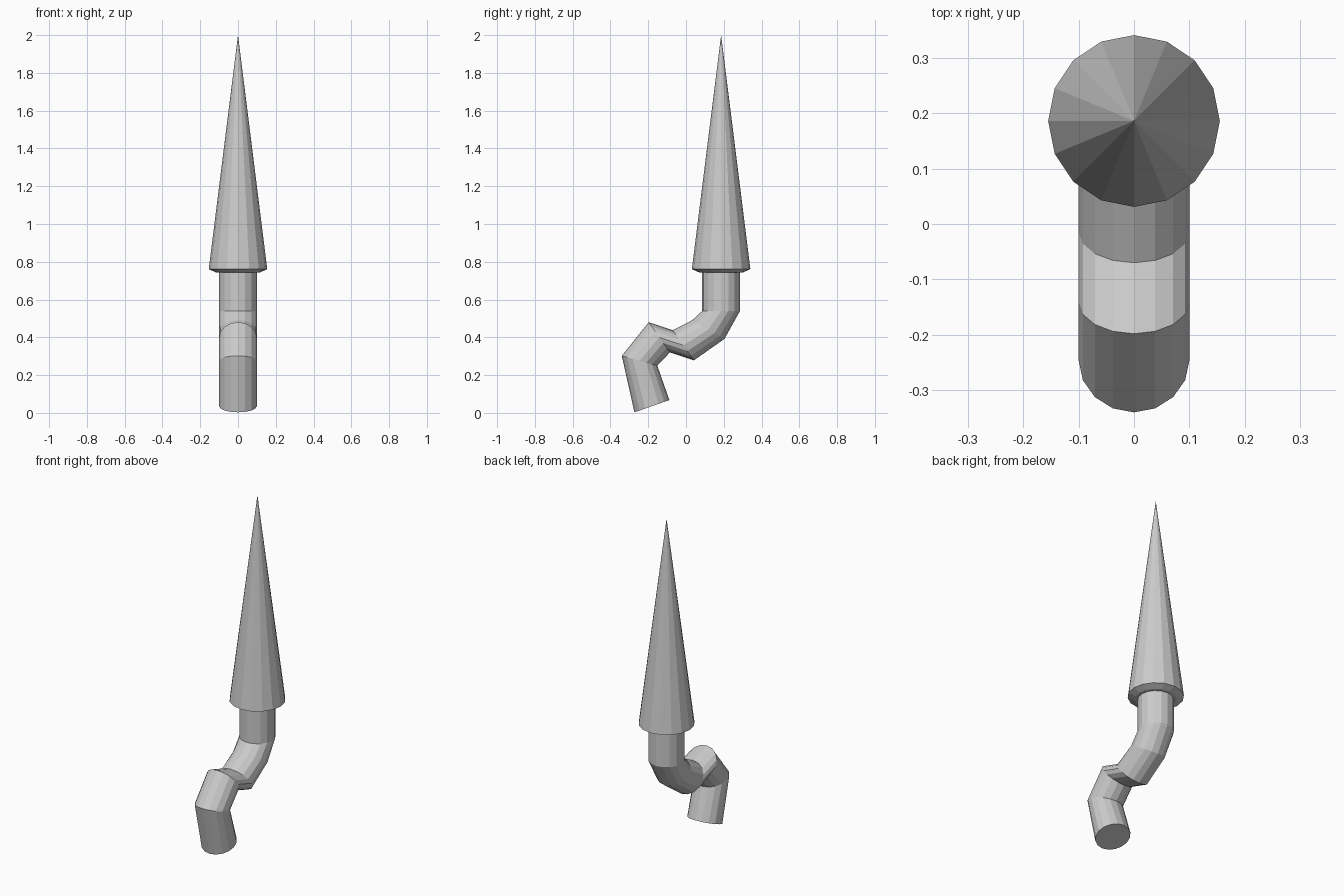
import bpy, bmesh, math
from mathutils import Vector

cube = bpy.data.objects.get("Cube")
if cube:
    bpy.data.objects.remove(cube, do_unlink=True)

SIDES = 16

grey = bpy.data.materials.new("plain_grey")
grey.use_nodes = True
grey.diffuse_color = (0.6, 0.6, 0.6, 1)
grey.node_tree.nodes["Principled BSDF"].inputs["Base Color"].default_value = (0.6, 0.6, 0.6, 1)


def loft(name, rings, cap_start=False, tip=None):
    """Skin rings given as (front point, back point, side radius) in the y-z plane."""
    bm = bmesh.new()
    loops = []
    for front, back, radius in rings:
        front, back = Vector((0, *front)), Vector((0, *back))
        centre, half = (front + back) / 2, (back - front) / 2
        loop = []
        for i in range(SIDES):
            t = math.tau * i / SIDES
            loop.append(bm.verts.new(centre + half * math.sin(t) + Vector((radius * math.cos(t), 0, 0))))
        loops.append(loop)
    for low, high in zip(loops, loops[1:]):
        for i in range(SIDES):
            j = (i + 1) % SIDES
            bm.faces.new((low[i], low[j], high[j], high[i]))
    if cap_start:
        bm.faces.new(loops[0][::-1])
    if tip:
        apex = bm.verts.new((0, *tip))
        for i in range(SIDES):
            bm.faces.new((loops[-1][i], loops[-1][(i + 1) % SIDES], apex))
    mesh = bpy.data.meshes.new(name)
    bm.to_mesh(mesh)
    bm.free()
    mesh.materials.append(grey)
    obj = bpy.data.objects.new(name, mesh)
    bpy.context.collection.objects.link(obj)
    return obj


AXIS = 0.186   # y of the upright shaft and spike
R = 0.1


def level(radius, z):
    return (AXIS - radius, z), (AXIS + radius, z), radius


# Bent grip, from the tilted foot up to the collar
loft("bent_handle", [
    ((-0.273, 0.003), (-0.088, 0.068), R),
    ((-0.34, 0.302), (-0.152, 0.25), R),
    ((-0.198, 0.48), (-0.085, 0.32), R),
    ((-0.07, 0.438), (0.042, 0.278), R),
    ((0.032, 0.49), (0.204, 0.392), R),
    level(R, 0.54),
    level(R, 0.742),
], cap_start=True)

# Long spike with a shallow chamfered underside
loft("spike", [
    level(R, 0.742),
    level(0.117, 0.744),
    level(0.155, 0.761),
], tip=(AXIS, 2.0))
